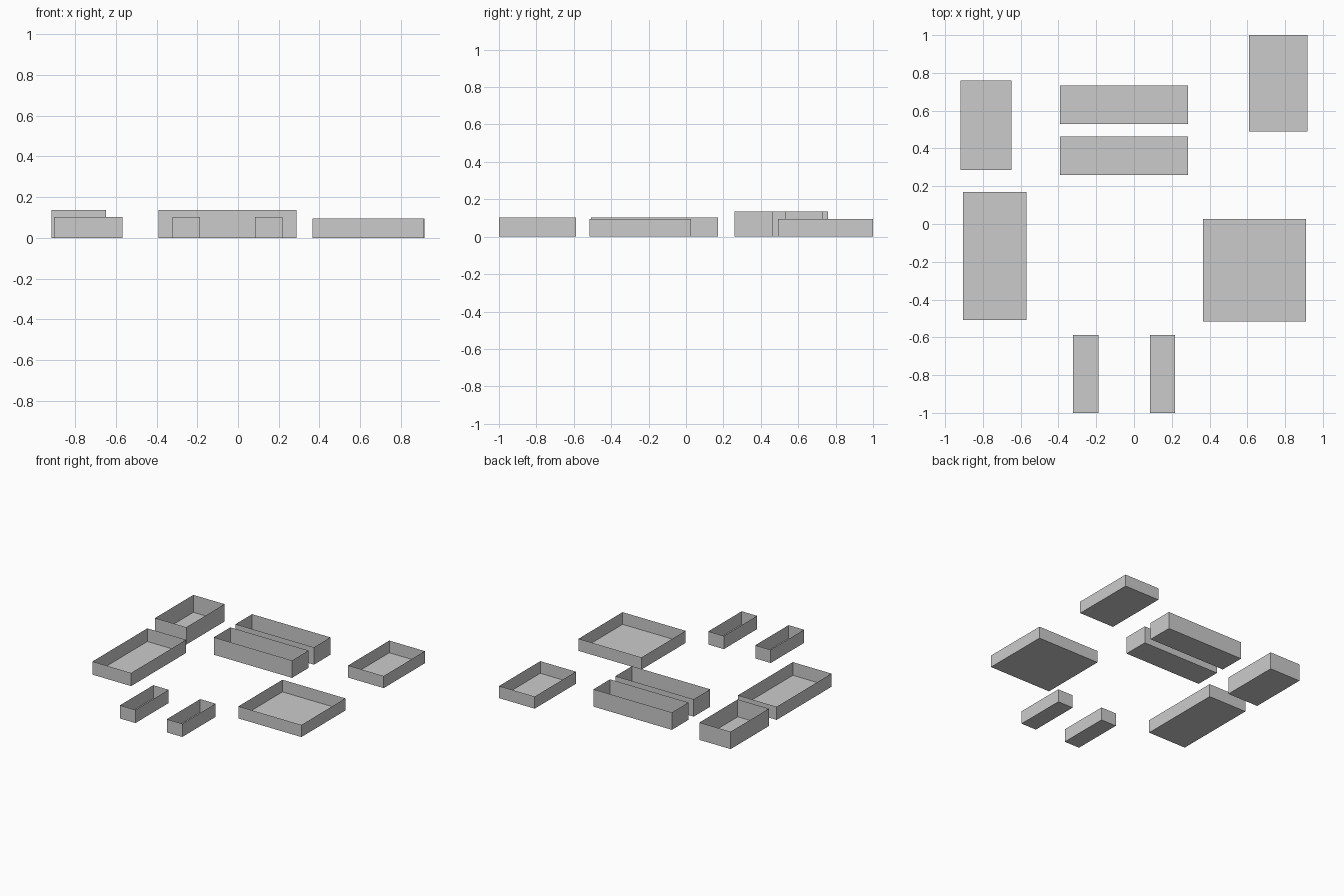
import bpy, bmesh

if "Cube" in bpy.data.objects:
    bpy.data.objects.remove(bpy.data.objects["Cube"])


def tray(name, x0, x1, y0, y1, h):
    """Open-topped thin sheet tray standing on z = 0."""
    bm = bmesh.new()
    bmesh.ops.create_cube(bm, size=1)
    for v in bm.verts:
        v.co.x = x1 if v.co.x > 0 else x0
        v.co.y = y1 if v.co.y > 0 else y0
        v.co.z = h if v.co.z > 0 else 0
    bm.normal_update()
    lid = [f for f in bm.faces if f.normal.z > 0.5]
    bmesh.ops.delete(bm, geom=lid, context='FACES_ONLY')
    mesh = bpy.data.meshes.new(name)
    bm.to_mesh(mesh)
    bm.free()
    obj = bpy.data.objects.new(name, mesh)
    bpy.context.collection.objects.link(obj)
    return obj


# Left side: deep small tray behind a shallower large one
tray("left_back_tray", -0.918, -0.648, 0.286, 0.759, 0.136)
tray("left_front_tray", -0.904, -0.569, -0.509, 0.17, 0.103)

# Pair of long deep trays in the middle
for i, y in enumerate((0.259, 0.529)):
    tray(f"long_tray_{i + 1}", -0.391, 0.287, y, y + 0.204, 0.136)

# Right side: shallow trays
tray("right_back_tray", 0.61, 0.918, 0.491, 1.0, 0.095)
tray("right_front_tray", 0.366, 0.911, -0.517, 0.027, 0.095)

# Two narrow trays at the front
for i, x in enumerate((-0.322, 0.084)):
    tray(f"narrow_tray_{i + 1}", x, x + 0.134, -1.0, -0.588, 0.103)
